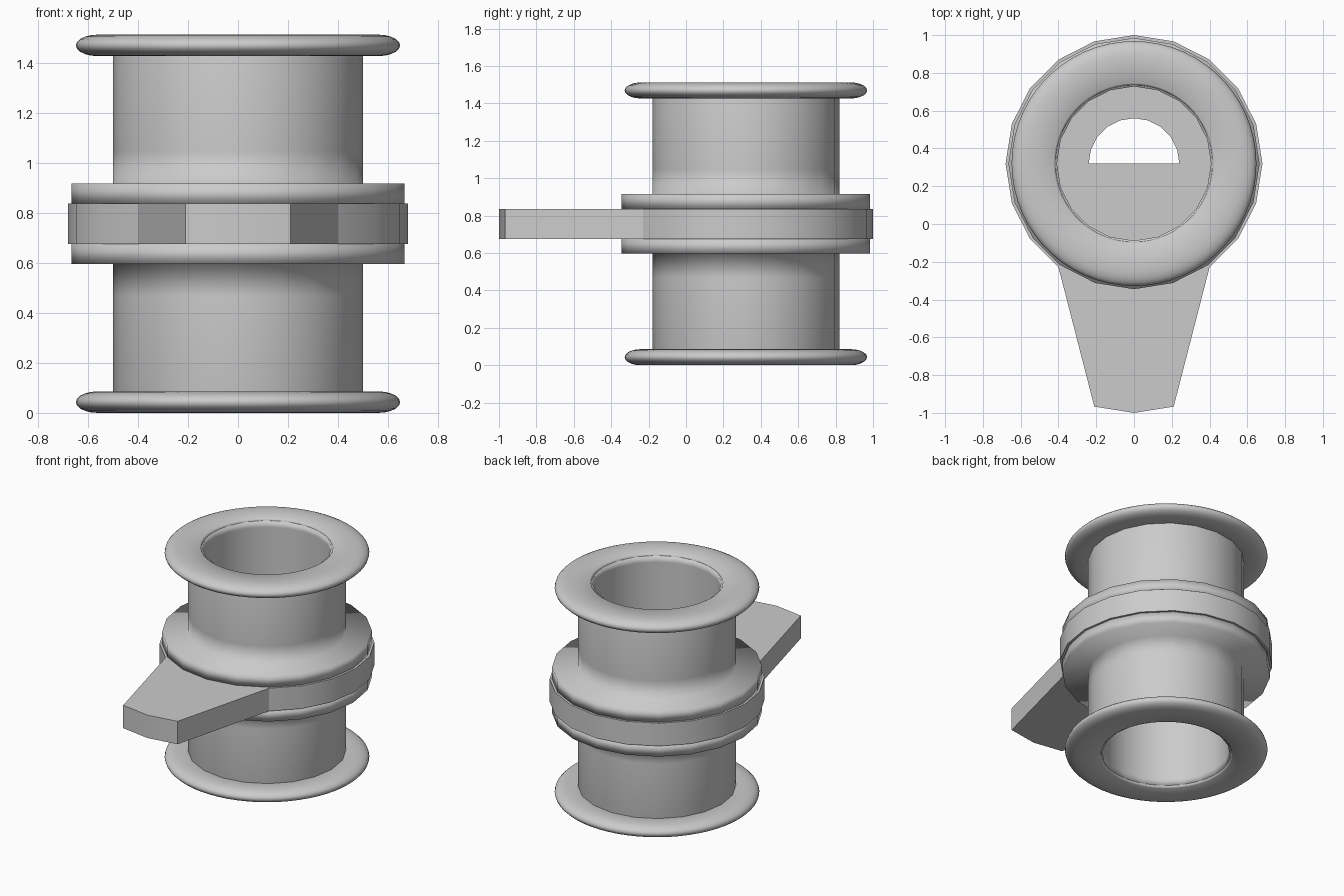
import bpy, bmesh
from math import sin, cos, pi, radians

if "Cube" in bpy.data.objects:
    bpy.data.objects.remove(bpy.data.objects["Cube"])

CY, MID, SIDES = 0.32, 0.756, 20   # spool axis y, mid-plane z, low-poly side count


def finish(name, verts, faces, angle=None):
    mesh = bpy.data.meshes.new(name)
    mesh.from_pydata(verts, [], faces)
    bm = bmesh.new()
    bm.from_mesh(mesh)
    bmesh.ops.recalc_face_normals(bm, faces=bm.faces)
    bm.to_mesh(mesh)
    bm.free()
    obj = bpy.data.objects.new(name, mesh)
    bpy.context.collection.objects.link(obj)
    bpy.ops.object.select_all(action='DESELECT')
    obj.select_set(True)
    bpy.context.view_layer.objects.active = obj
    if angle is None:
        bpy.ops.object.shade_smooth()
    else:
        bpy.ops.object.shade_smooth_by_angle(angle=radians(angle))
    return obj


def lathe(name, profile, sides, flip, angle=None):
    """Spin a closed (radius, height from mid-plane) profile round the spool axis."""
    n = len(profile)
    verts = [(r * cos(2 * pi * i / sides), CY + r * sin(2 * pi * i / sides), MID + flip * h)
             for i in range(sides) for r, h in profile]
    faces = [(i * n + j, i * n + (j + 1) % n,
              (i + 1) % sides * n + (j + 1) % n, (i + 1) % sides * n + j)
             for i in range(sides) for j in range(n)]
    return finish(name, verts, faces, angle)


# Tube with its inner collar, and rounded end flange
tube = [(0.408, 0.08), (0.665, 0.08), (0.665, 0.16), (0.5, 0.16),
        (0.5, 0.29), (0.5, 0.71), (0.495, 0.73), (0.408, 0.742), (0.408, 0.70), (0.408, 0.12)]


def arc(cx, rx, start, steps):
    return [(cx + rx * cos(start + pi * k / steps), 0.713 + 0.043 * sin(start + pi * k / steps))
            for k in range(steps + 1)]


flange = arc(0.56, 0.088, -pi / 2, 10) + arc(0.425, 0.013, pi / 2, 6)

for side, flip in (("upper", 1), ("lower", -1)):
    lathe(side + "_tube", tube, SIDES, flip)
    lathe(side + "_end_flange", flange, 60, flip)

# Middle plate: 20-gon whose three front corners are pulled out into a handle
outer = []
for i in range(SIDES):
    a = 2 * pi * i / SIDES
    outer.append((0.68 * cos(a), CY + 0.68 * sin(a) - (0.64 if 14 <= i <= 16 else 0)))
half = SIDES // 2
hole = [(0.24 * cos(pi * i / half), CY + 0.24 * sin(pi * i / half)) for i in range(half + 1)]
pts = outer + hole
N = len(pts)
verts = [(x, y, MID + z) for z in (-0.08, 0.08) for x, y in pts]
back = list(range(half + 1)) + list(range(N - 1, SIDES - 1, -1))
front = list(range(half, SIDES)) + [0, SIDES, N - 1]
faces = [[k + off for k in f] for f in (back, front) for off in (0, N)]
for loop in (range(SIDES), range(SIDES, N)):
    loop = list(loop)
    for a, b in zip(loop, loop[1:] + loop[:1]):
        faces.append([a, b, b + N, a + N])
finish("handle_plate", verts, faces, 30)
